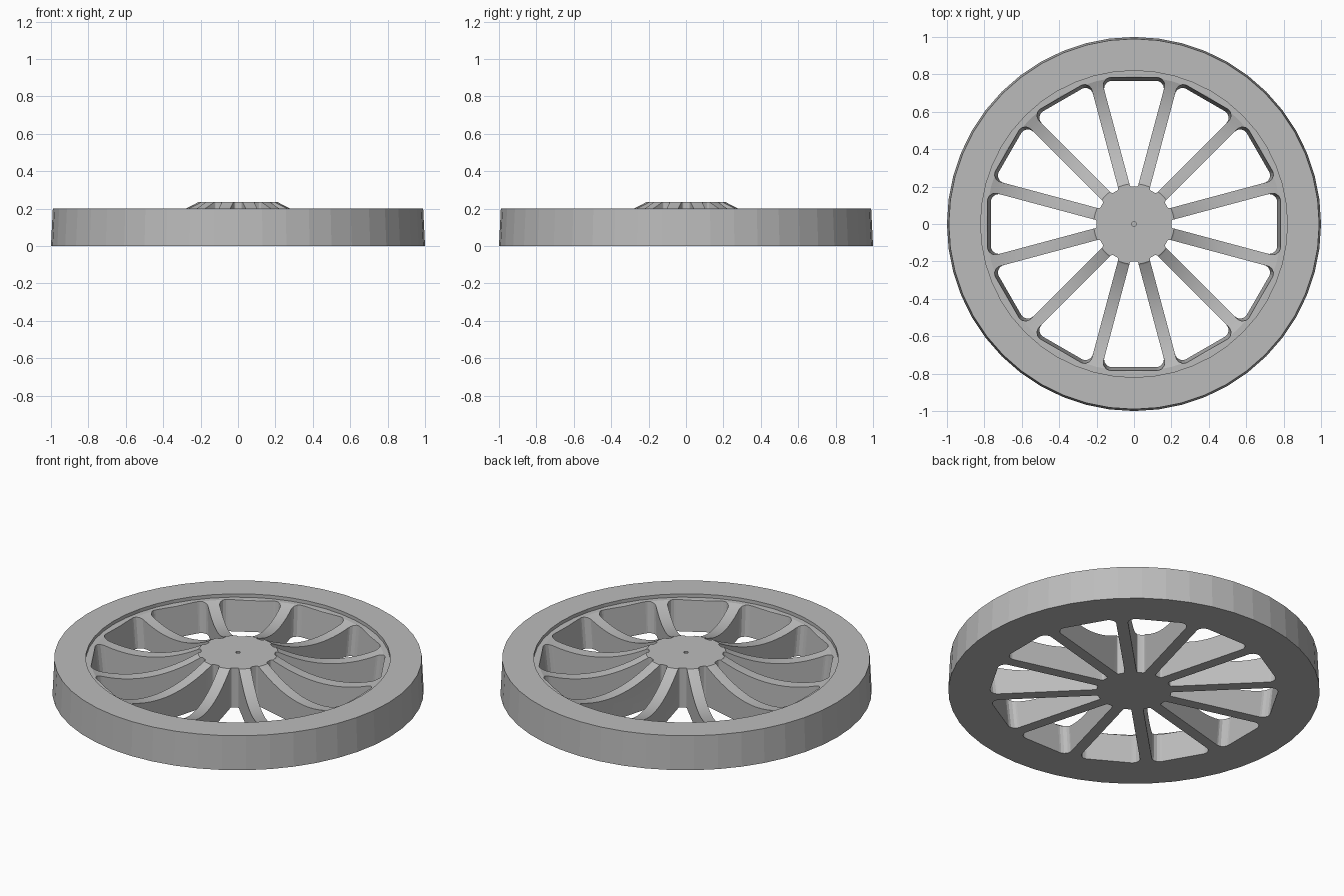
import bpy, bmesh, math
from mathutils import Vector

if "Cube" in bpy.data.objects:
    bpy.data.objects.remove(bpy.data.objects["Cube"])

SEGS = 48
SPOKES = 12
HALF_SPOKE = 0.032

grey = bpy.data.materials.new("plain_grey")
grey.diffuse_color = (0.5, 0.5, 0.5, 1)
grey.use_nodes = True
grey.node_tree.nodes["Principled BSDF"].inputs["Base Color"].default_value = grey.diffuse_color


def to_object(name, bm):
    bmesh.ops.recalc_face_normals(bm, faces=bm.faces)
    me = bpy.data.meshes.new(name)
    bm.to_mesh(me)
    bm.free()
    ob = bpy.data.objects.new(name, me)
    bpy.context.collection.objects.link(ob)
    me.materials.append(grey)
    return ob


def lathe(name, profile):
    bm = bmesh.new()
    rings = []
    for r, z in profile:
        if r == 0:
            rings.append([bm.verts.new((0, 0, z))] * SEGS)
        else:
            rings.append([bm.verts.new((r * math.cos(2 * math.pi * i / SEGS),
                                        r * math.sin(2 * math.pi * i / SEGS), z))
                          for i in range(SEGS)])
    for a, b in zip(rings, rings[1:]):
        for i in range(SEGS):
            j = (i + 1) % SEGS
            quad = list(dict.fromkeys((a[i], a[j], b[j], b[i])))
            bm.faces.new(quad)
    return to_object(name, bm)


def rounded(corners, radii, steps=5):
    # polygon with circular corner fillets
    out = []
    n = len(corners)
    for i, rad in enumerate(radii):
        p = Vector(corners[i])
        u = (Vector(corners[i - 1]) - p).normalized()
        v = (Vector(corners[(i + 1) % n]) - p).normalized()
        half = u.angle(v) / 2
        centre = p + (u + v).normalized() * rad / math.sin(half)
        a = p + u * rad / math.tan(half) - centre
        b = p + v * rad / math.tan(half) - centre
        for k in range(steps + 1):
            d = a.lerp(b, k / steps).normalized() * rad
            out.append(centre + d)
    return out


def window(outer):
    # wedge between two parallel-sided spokes, pointing along +x
    half_angle = math.pi / SPOKES
    apex = HALF_SPOKE / math.sin(half_angle)
    inner = 0.2
    wi = (inner - apex) * math.tan(half_angle)
    wo = (outer - apex) * math.tan(half_angle)
    return rounded([(inner, -wi), (outer, -wo), (outer, wo), (inner, wi)],
                   [0.012, 0.04, 0.04, 0.012])


# wheel body: hub disc, dished spoke surface, stepped rim
profile = [(0, 0.215), (0.012, 0.215), (0.012, 0.235), (0.215, 0.235)]
r0, z0, r1, z1, dip = 0.222, 0.23, 0.79, 0.18, 0.064
for k in range(17):
    t = k / 16
    profile.append((r0 + (r1 - r0) * t,
                    z0 + (z1 - z0) * t - dip * 4 * t * (1 - t)))
profile += [(0.82, 0.18), (0.82, 0.2), (0.99, 0.2), (1.0, 0), (0, 0)]
wheel = lathe("spoked_wheel", profile)

# window cutters, drafted on the rim side
bm = bmesh.new()
for s in range(SPOKES):
    a = 2 * math.pi * s / SPOKES
    loops = []
    for z, outer in ((-0.05, 0.76), (0.3, 0.795)):
        loops.append([bm.verts.new((p.x * math.cos(a) - p.y * math.sin(a),
                                    p.x * math.sin(a) + p.y * math.cos(a), z))
                      for p in window(outer)])
    lo, hi = loops
    n = len(lo)
    bm.faces.new(lo[::-1])
    bm.faces.new(hi)
    for i in range(n):
        j = (i + 1) % n
        bm.faces.new((lo[i], lo[j], hi[j], hi[i]))
cutter = to_object("window_cutter", bm)
cutter.hide_render = True

mod = wheel.modifiers.new("windows", 'BOOLEAN')
mod.operation = 'DIFFERENCE'
mod.solver = 'EXACT'
mod.object = cutter
bpy.ops.object.select_all(action='DESELECT')
wheel.select_set(True)
bpy.context.view_layer.objects.active = wheel
bpy.ops.object.modifier_apply(modifier=mod.name)
bpy.data.objects.remove(cutter)
bpy.ops.object.shade_smooth_by_angle(angle=math.radians(7))
